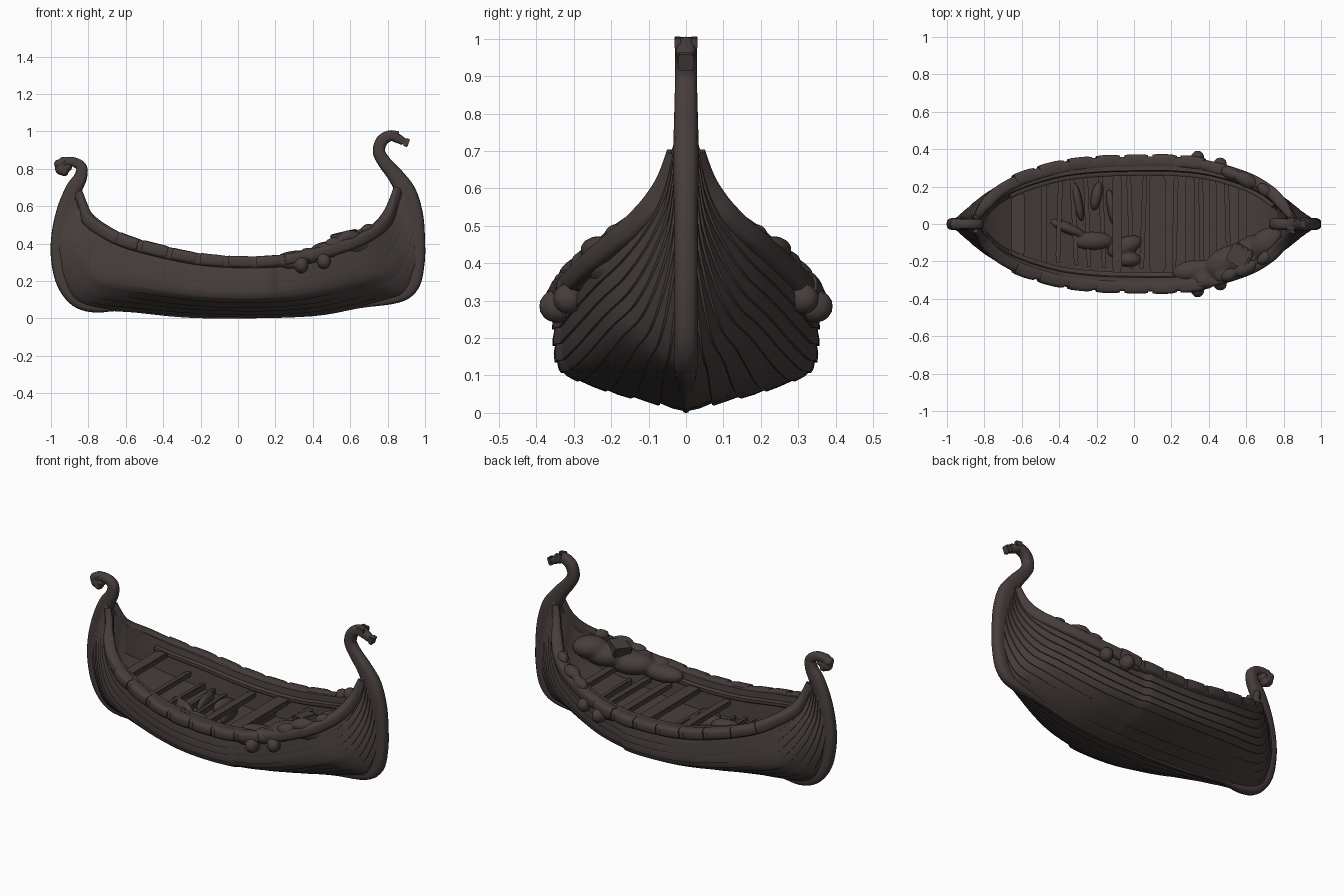
import bpy, bmesh, math, random
from mathutils import Vector, Matrix

if "Cube" in bpy.data.objects:
    bpy.data.objects.remove(bpy.data.objects["Cube"])

random.seed(4)
wood = bpy.data.materials.new("dark brown wood")
wood.diffuse_color = (0.062, 0.048, 0.046, 1)
wood.use_nodes = True
wood.node_tree.nodes["Principled BSDF"].inputs["Base Color"].default_value = wood.diffuse_color


def smooth(rows, n):
    """Catmull-Rom resampling of rows of numbers."""
    out = []
    for i in range(len(rows) - 1):
        a, b, c, d = (rows[max(i - 1, 0)], rows[i], rows[i + 1], rows[min(i + 2, len(rows) - 1)])
        for k in range(n):
            t = k / n
            out.append(tuple(0.5 * (2 * q + (r - p) * t + (2 * p - 5 * q + 4 * r - s) * t * t
                                    + (3 * q - p - 3 * r + s) * t ** 3)
                             for p, q, r, s in zip(a, b, c, d)))
    out.append(tuple(rows[-1]))
    return out


def finish(name, bm):
    bmesh.ops.recalc_face_normals(bm, faces=bm.faces)
    me = bpy.data.meshes.new(name)
    bm.to_mesh(me)
    bm.free()
    me.materials.append(wood)
    ob = bpy.data.objects.new(name, me)
    bpy.context.collection.objects.link(ob)
    return ob


def loft(name, rings):
    """Solid skin over closed rings, with end caps."""
    bm = bmesh.new()
    vs = [[bm.verts.new(p) for p in r] for r in rings]
    m = len(vs[0])
    for r, s in zip(vs, vs[1:]):
        for j in range(m):
            bm.faces.new((r[j], r[(j + 1) % m], s[(j + 1) % m], s[j]))
    bm.faces.new(vs[0])
    bm.faces.new(vs[-1])
    return finish(name, bm)


def sweep(name, path, ref, sizes, sides=12, power=0.55):
    """Rounded bar along a path; sizes = half width along ref, half width across."""
    rings = []
    for i, p in enumerate(path):
        t = (path[min(i + 1, len(path) - 1)] - path[max(i - 1, 0)]).normalized()
        n = t.cross(ref).normalized()
        a = n.cross(t)
        ring = []
        for k in range(sides):
            c, s = math.cos(math.tau * (k + .5) / sides), math.sin(math.tau * (k + .5) / sides)
            ring.append(p + a * sizes[i][0] * math.copysign(abs(c) ** power, c)
                        + n * sizes[i][1] * math.copysign(abs(s) ** power, s))
        rings.append(ring)
    return loft(name, rings)


def box(name, pos, size, rot=(0, 0, 0)):
    bm = bmesh.new()
    bmesh.ops.create_cube(bm, size=1)
    bmesh.ops.bevel(bm, geom=bm.edges[:], offset=0.08, segments=2, affect='EDGES')
    ob = finish(name, bm)
    ob.location, ob.scale, ob.rotation_euler = pos, size, rot
    return ob


def lumps(name, blobs, voxel=.011, soft=5):
    """Ellipsoids (x, y, z, sx, sy, sz, turn) melted into one soft shape."""
    bm = bmesh.new()
    for x, y, z, sx, sy, sz, rot in blobs:
        m = Matrix.Translation((x, y, z)) @ Matrix.Rotation(rot, 4, 'Z') @ Matrix.Diagonal((sx, sy, sz, 1))
        bmesh.ops.create_icosphere(bm, subdivisions=3, radius=1, matrix=m)
    ob = finish(name, bm)
    r = ob.modifiers.new("melt", 'REMESH')
    r.mode, r.voxel_size, r.use_smooth_shade = 'VOXEL', voxel, True
    s = ob.modifiers.new("soften", 'SMOOTH')
    s.factor, s.iterations = .5, soft
    return ob


# Stations: sheer x, half beam, sheer z, keel x, keel z
stations = smooth([
    (-.86, .027, .70, -.91, .67), (-.83, .055, .62, -.96, .53), (-.80, .10, .56, -.975, .38),
    (-.72, .18, .50, -.94, .20), (-.60, .243, .44, -.84, .07), (-.40, .303, .385, -.52, .033),
    (-.20, .328, .345, -.22, .014), (0, .335, .33, 0, .01), (.20, .335, .335, .21, .01),
    (.40, .313, .37, .47, .025), (.60, .253, .43, .78, .09), (.72, .185, .49, .90, .13),
    (.79, .115, .555, .96, .25), (.83, .06, .635, .98, .40), (.86, .03, .72, .95, .64)], 8)
full = smooth([(0, 0), (.3, .08), (.57, .15), (.86, .26), (.97, .36), (1, .55), (1, .75), (.98, 1)], 10)
STRAKES = 10


def deck_z(z):
    return z - 0.175 + 0.1 * (z - .33)


# Hull: overlapping planks outside, wall and floor inside
rings = []
for xt, b, zt, xk, zk in stations:
    f = max(0, 1 - (abs(xt) / .82) ** 2)
    half = [Vector((xk, 0, zk))]
    for i in range(STRAKES):
        for w, lap in ((i / STRAKES, .007), ((i + .5) / STRAKES, .005), ((i + 1) / STRAKES, 0)):
            fy, fz = full[round(w * 70)]
            y = b * (f * fy + (1 - f) * w ** .65)
            z = zk + (zt - zk) * (f * fz + (1 - f) * w)
            if w == 0:
                lap = 0.004
            step = .015 * min(1, w * 2) * f if xt < .18 else 0   # thicker planking aft
            flat = max(0, 1 - w * 1.8) * f                        # bottom planks lap downward
            half.append(Vector((xk + (xt - xk) * w, y + step + lap * (1 - flat), max(.002, z - 1.3 * lap * flat))))
    half += [Vector((xt, max(.006, b - .05), zt)), Vector((xt, max(.004, b - .075), deck_z(zt)))]
    mid = Vector((xt, 0, deck_z(zt)))
    rings.append(half + [mid] + [Vector((p.x, -p.y, p.z)) for p in reversed(half[1:])])
loft("hull", rings)

# Gunwales with uneven overlapping segments
UP, SIDE = Vector((0, 0, 1)), Vector((0, 1, 0))
for sg, side in ((1, "left"), (-1, "right")):
    path = [Vector((s[0], sg * max(.012, s[1] - .006), s[2] - .03)) for s in stations]
    sweep("gunwale_" + side, path, UP, [(.033, min(.032, .012 + s[1] * .18)) for s in stations])
    for i in range(30, 70, 6):
        h = .030 + .005 * random.random()
        sweep("rail_segment_" + side, [p + Vector((0, sg * .008, .003)) for p in path[i:i + 6]],
              UP, [(h, .033), (h, .036), (h, .036), (h, .036), (h, .035), (h - .003, .031)])
    # inner ledge
    ins = [Vector((s[0], sg * (s[1] - .06), s[2] - .05)) for s in stations[28:92]]
    sweep("inner_ledge_" + side, ins, UP, [(.015, .018)] * len(ins), 8)

# Keel, stems and curled necks in one bar: x, z, half width, half thickness
spine = smooth([
    (-.955, .80, .028, .026), (-.935, .832, .027, .026), (-.885, .838, .027, .025), (-.838, .81, .028, .029),
    (-.842, .755, .03, .035), (-.878, .69, .032, .044), (-.92, .58, .033, .048), (-.955, .45, .033, .042),
    (-.96, .32, .032, .04), (-.93, .19, .032, .04), (-.86, .10, .032, .04), (-.76, .065, .03, .034),
    (-.62, .056, .02, .018), (-.3, .024, .012, .018), (0, .018, .01, .018), (.4, .03, .012, .018),
    (.65, .075, .02, .02), (.85, .118, .03, .035), (.93, .18, .032, .04), (.958, .30, .032, .04),
    (.96, .42, .032, .04), (.94, .55, .033, .05), (.90, .67, .035, .054), (.845, .76, .033, .043),
    (.787, .83, .031, .036), (.754, .89, .03, .033), (.77, .95, .03, .032), (.815, .977, .03, .029),
    (.855, .962, .026, .025), (.885, .945, .022, .02)], 5)
sweep("keel_and_stems", [Vector((r[0], 0, r[1])) for r in spine], SIDE, [r[2:] for r in spine], 14, .7)

# Bow head: snout, jaw and ears
box("bow_snout", (.88, 0, .95), (.06, .036, .034), (0, .4, 0))
box("bow_snout_tip", (.902, 0, .94), (.022, .042, .045), (0, .35, 0))
for sg in (1, -1):
    box("bow_ear", (.838, sg * .022, .99), (.045, .018, .028), (0, .15, 0))
# Stern head: knobbly curl
lumps("stern_curl", [(x, 0, z, r, .032, r, 0) for x, z, r in (
    (-.945, .80, .034), (-.96, .826, .024), (-.928, .782, .022), (-.91, .81, .024), (-.935, .84, .024))], .006, 2)


def at(x):
    return min(stations, key=lambda s: abs(s[0] - x))


# Benches and lower floor ribs
for x, w, drop in ((-.62, .07, .06), (-.48, .03, .12), (-.09, .05, .09), (.125, .085, .06), (.30, .05, .10),
                   (.42, .04, .12), (.58, .05, .10)):
    s = at(x)
    box("bench", (x, 0, s[2] - drop), (w, 2 * (s[1] - .05), .03))
for x in (-.4, -.32, -.25, -.17, -.02, .05, .22, .36, .5):
    s = at(x)
    box("floor_rib", (x, .02, deck_z(s[2]) + .01), (.025, 2 * (s[1] - .075), .04), (0, 0, random.uniform(-.06, .06)))

# Crumpled cloth lying on the floor
lumps("floor_cloth", [(x, y, .17 + .1 * abs(x), sx, sy, .045, rot) for x, y, sx, sy, rot in (
    (-.36, -.02, .11, .03, -.4), (-.22, -.09, .11, .05, 0), (-.05, -.12, .1, .05, .4), (-.03, -.19, .07, .04, 0),
    (-.3, .12, .025, .11, .2), (-.2, .15, .03, .08, -.2), (-.12, .09, .025, .1, .15))], .009, 3)

# Draped bundle over the bow and its box
lumps("bow_bundle", [(.33, -.25, .315, .13, .06, .05, .1), (.5, -.2, .35, .13, .08, .065, .4),
                     (.62, -.16, .39, .14, .09, .07, .6), (.71, -.10, .43, .1, .075, .065, .6),
                     (.38, -.30, .335, .06, .05, .045, 0), (.48, -.27, .365, .06, .05, .045, .2)])
box("bow_chest", (.57, -.17, .435), (.12, .11, .06), (.1, -.2, -.5))

# Rounded fingers and folds hanging over both rails
for sg, side in ((1, "left"), (-1, "right")):
    lumps("rail_drape_" + side, [
        (x, sg * y, z, sx, sy, sz, -sg * rot) for x, y, z, sx, sy, sz, rot in (
            (.34, .345, .285, .038, .049, .046, 0), (.46, .315, .305, .038, .042, .042, .2),
            (.27, .33, .30, .05, .03, .035, 0), (.40, .305, .345, .08, .034, .034, .3),
            (.52, .27, .395, .06, .036, .04, .4), (.60, .235, .435, .07, .04, .038, .5),
            (.70, .18, .475, .05, .032, .032, .7))], .01, 3)

bpy.ops.object.select_all(action='SELECT')
bpy.context.view_layer.objects.active = bpy.context.selected_objects[0]
bpy.ops.object.shade_smooth_by_angle(angle=math.radians(50))
